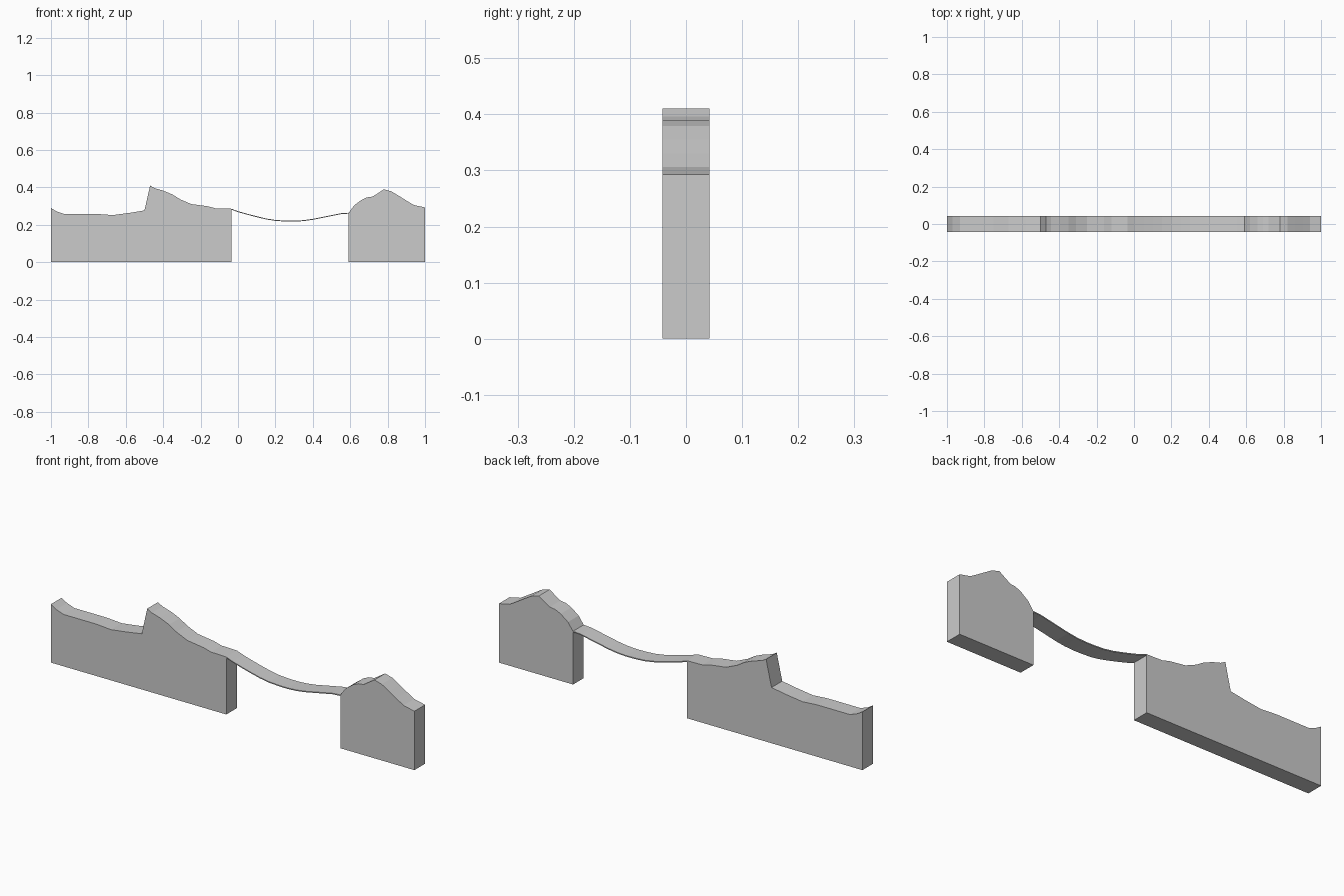
import bpy, bmesh

if "Cube" in bpy.data.objects:
    bpy.data.objects.remove(bpy.data.objects["Cube"])

HALF_WIDTH = 0.042


def extrude_profile(name, outline):
    """Extrude a closed x-z outline across the full width in y."""
    bm = bmesh.new()
    face = bm.faces.new([bm.verts.new((x, -HALF_WIDTH, z)) for x, z in outline])
    result = bmesh.ops.extrude_face_region(bm, geom=[face])
    verts = [g for g in result["geom"] if isinstance(g, bmesh.types.BMVert)]
    bmesh.ops.translate(bm, verts=verts, vec=(0, 2 * HALF_WIDTH, 0))
    bmesh.ops.recalc_face_normals(bm, faces=bm.faces)
    mesh = bpy.data.meshes.new(name)
    bm.to_mesh(mesh)
    bm.free()
    obj = bpy.data.objects.new(name, mesh)
    bpy.context.collection.objects.link(obj)
    return obj


def ground_block(name, top):
    """Solid block from z = 0 up to a terrain line."""
    return extrude_profile(name, top + [(top[-1][0], 0), (top[0][0], 0)])


# Long left bank with a steep step
ground_block("left_bank", [
    (-1, .29), (-.97, .272), (-.93, .258), (-.75, .258), (-.67, .252),
    (-.58, .264), (-.50, .277), (-.47, .41), (-.445, .396), (-.40, .383),
    (-.35, .362), (-.31, .337), (-.25, .311), (-.16, .299), (-.12, .288),
    (-.035, .286)])

# Short right bank with a rounded hill
ground_block("right_bank", [
    (.592, .264), (.62, .303), (.66, .333), (.69, .347), (.72, .351),
    (.78, .39), (.82, .379), (.86, .355), (.90, .33), (.94, .306), (1, .293)])

# Thin sagging bridge deck between the banks
deck = [(-.035, .286), (0, .273), (.05, .259), (.1, .246), (.15, .234),
        (.2, .226), (.25, .223), (.3, .222), (.35, .225), (.4, .232),
        (.45, .242), (.5, .252), (.55, .262), (.592, .265)]
THICKNESS = 0.005
extrude_profile("hanging_bridge",
                deck + [(x, z - THICKNESS) for x, z in reversed(deck)])
